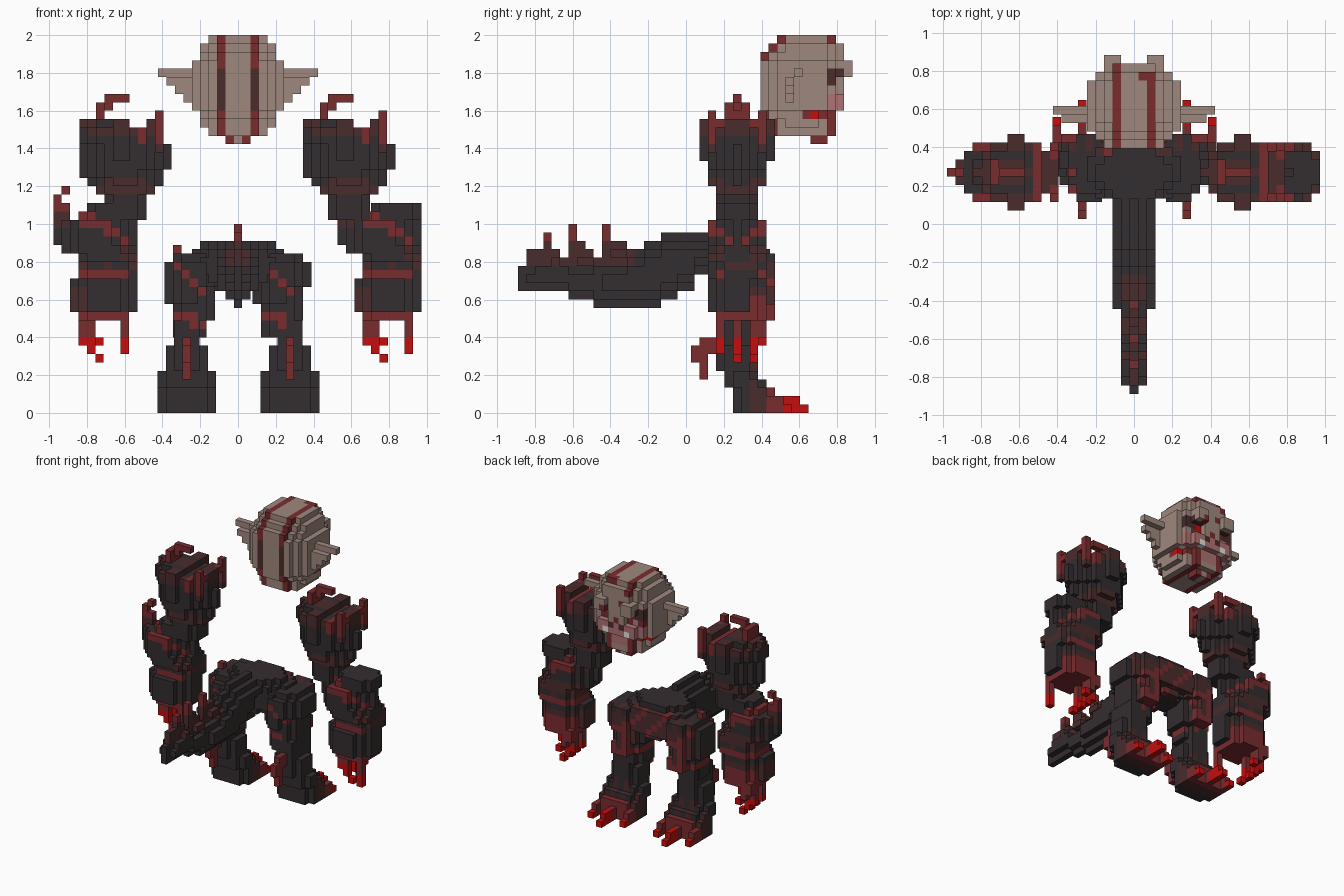
import bpy, bmesh, random
from itertools import product

if "Cube" in bpy.data.objects:
    bpy.data.objects.remove(bpy.data.objects["Cube"], do_unlink=True)

S = 2 / 45  # block size
random.seed(4)
COLOURS = [("charcoal", (.034, .026, .028)), ("maroon", (.07, .025, .025)),
           ("dark_red", (.195, .025, .028)), ("bright_red", (.56, .004, .004)),
           ("bone", (.345, .25, .21)), ("pink", (.43, .17, .17)), ("white", (.85, .82, .8))]
CHAR, MAROON, RED, BRIGHT, BONE, PINK, WHITE = range(7)
mats = []
for name, c in COLOURS:
    m = bpy.data.materials.new(name)
    m.use_nodes = True
    m.diffuse_color = (*c, 1)
    b = m.node_tree.nodes["Principled BSDF"]
    b.inputs["Base Color"].default_value = (*c, 1)
    b.inputs["Roughness"].default_value = .9
    mats.append(m)


def fill(cells, i0, i1, j0, j1, k0, k1, cut=0, axis=2):
    """Add a block of cells, its edges along one axis trimmed in steps."""
    lo, hi = (i0, j0, k0), (i1 - 1, j1 - 1, k1 - 1)
    for p in product(range(i0, i1), range(j0, j1), range(k0, k1)):
        if sum(min(p[a] - lo[a], hi[a] - p[a]) for a in range(3) if a != axis) >= cut:
            cells.add(p)


def build(name, cells, origin, colour):
    """Make the outer skin of the cells, coloured by a rule."""
    bm = bmesh.new()
    verts = {}
    for p in sorted(cells):
        mat = colour(*p)
        for a, s in product(range(3), (0, 1)):
            q = list(p)
            q[a] += 2 * s - 1
            if tuple(q) in cells:
                continue
            ring = []
            for db, dc in ((0, 0), (1, 0), (1, 1), (0, 1)):
                v = list(p)
                v[a] += s
                v[(a + 1) % 3] += db
                v[(a + 2) % 3] += dc
                v = tuple(v)
                if v not in verts:
                    verts[v] = bm.verts.new([(v[n] + origin[n]) * S for n in range(3)])
                ring.append(verts[v])
            f = bm.faces.new(ring if s else ring[::-1])
            f.material_index = mat
    me = bpy.data.meshes.new(name)
    bm.to_mesh(me)
    bm.free()
    for m in mats:
        me.materials.append(m)
    bpy.context.collection.objects.link(bpy.data.objects.new(name, me))


# Head: rows of (height, half width, back, front)
head = set()
for k, hw, j0, j1 in [(44, 3, 11, 18), (43, 4, 10, 19), (42, 4, 9, 19), (41, 5, 9, 19),
                      (40, 5, 9, 19), (39, 5, 9, 19), (38, 5, 9, 19), (37, 5, 9, 19),
                      (36, 5, 9, 19), (35, 4, 9, 18), (34, 4, 10, 18), (33, 3, 10, 18),
                      (32, 2, 15, 17)]:
    fill(head, -hw, hw + 1, j0, j1, k, k + 1, 2 if hw > 3 else 1)
for k, tip, j in ((40, 9, 13), (39, 8, 12), (38, 7, 12), (37, 6, 12)):     # ears
    fill(head, -tip, tip + 1, j, j + 1, k, k + 1)
for s in (-1, 1):                                       # brows and eye sockets
    for i in (2, 3):
        head |= {(s * i, 19, 41), (s * i, 19, 40)}
        head -= {(s * i, 18, 39), (s * i, 18, 38)}
spots = {p for p in sorted(head) if random.random() < .18}


def head_colour(i, j, k):
    a = abs(i)
    if j >= 16 and j < 19:                              # face
        if a in (2, 3, 4) and k in (39, 40):
            return BRIGHT if (a, k) == (2, 39) else MAROON
        if k == 36 and (a == 2 or (a, j) == (4, 16)):
            return WHITE
        if a <= 4 and k in (36, 37):
            return MAROON if (a, k) == (1, 37) else PINK
        if k in (34, 35) and a <= 2 and j == 17:
            return PINK if a < 2 else RED
    if k == 35 and a >= 3 and j >= 14:                  # mouth corners
        return BRIGHT if j == 15 else RED
    if a == 2 and j < 18:                               # painted stripes
        return MAROON if 36 <= k <= 40 and j < 12 else RED
    if (a == 1 and k <= 32) or (a <= 4 and j > 16 and (i, j, k) in spots):
        return RED
    return BONE


build("head", head, (-.5, -.15, 0), head_colour)

# Upper arm: rows of (bottom, top, x range, y range, corner trim)
upper = set()
for k0, k1, i0, i1, j0, j1, c in [(34, 35, 0, 6, 2, 7, 2), (32, 34, 0, 10, 1, 8, 2),
                                  (29, 32, 0, 11, 1, 8, 3), (28, 29, 0, 10, 1, 8, 3),
                                  (27, 28, 1, 10, 1, 8, 3), (26, 27, 2, 9, 2, 7, 1),
                                  (25, 26, 3, 8, 2, 7, 1), (23, 25, 3, 8, 2, 7, 1)]:
    fill(upper, i0, i1, j0, j1, k0, k1, c)
fill(upper, 4, 6, 0, 9, 30, 35)        # side ridges
for j in (1, 7):                       # shoulder spikes
    fill(upper, 9, 10, j, j + 1, 31, 36)
fill(upper, 8, 10, 2, 7, 34, 35)
fill(upper, 3, 6, 4, 5, 37, 38)        # hooked crest
fill(upper, 2, 4, 4, 5, 36, 37)
fill(upper, 2, 3, 3, 6, 35, 37)


def upper_colour(i, j, k):
    if k >= 35 or (i == 7 and k >= 32) or (i == 9 and k >= 32 and not 2 < j < 6):
        return RED
    if i == 9 and k == 34:
        return MAROON if 2 < j < 6 else RED
    if k == 26 or (k == 27 and i > 2 and (i < 7 or not 2 < j < 6)):
        return MAROON
    if (i in (8, 9) and k >= 28 and not 2 <= j <= 6) or (k >= 34 and 2 < j < 6):
        return MAROON
    if k >= 33 and (i in (1, 8, 9) or j in (0, 1, 4, 7, 8)):
        return MAROON
    return CHAR


# Forearm and hand
fore = set()
for k0, k1, i0, i1, j0, j1, c in [(24, 25, 4, 10, 1, 6, 1), (23, 24, 3, 10, 1, 6, 1),
                                  (20, 23, 0, 10, 0, 7, 3), (19, 20, 1, 10, 0, 7, 2),
                                  (18, 19, 3, 10, 0, 7, 1), (16, 18, 3, 10, 1, 7, 1),
                                  (12, 16, 2, 10, 0, 7, 2), (11, 12, 3, 9, 1, 7, 1)]:
    fill(fore, i0, i1, j0, j1, k0, k1, c)
fill(fore, 0, 1, 3, 4, 22, 26)         # elbow spike
fill(fore, 1, 2, 3, 4, 23, 25)
fore.add((1, 3, 26))
for j in (0, 6):                       # side spikes
    fill(fore, 4, 6, j, j + 1, 22, 23)
for j, low in ((3, 7), (5, 7), (6, 9)):  # curled fingers with claws
    fill(fore, 3, 5, j, j + 1, low + 1, 12)
    fore |= {(4, j, low), (5, j, low - 1)}
fill(fore, 8, 9, 1, 2, 7, 12)          # thumb


def fore_colour(i, j, k):
    if k < 9:
        return BRIGHT
    outer = i == 9 and 1 < j < 6
    if k < 12 or (i < 2 and k > 23) or (k == 22 and j in (0, 6)) or (k < 14 and j >= 5):
        return RED
    if not outer and (k == 16 or (i < 9 and k > 17 and abs(i - 5 - (22 - k) * 1.4) < .7)):
        return RED
    if k < 15 and (i < 4 or j > 4):
        return MAROON
    if (k in (18, 19) and (j > 4 or (j < 2 and i > 7))) or (i < 2 and k > 21) or (k == 17 and i % 3 == 0):
        return MAROON
    return CHAR


# Thigh and shin
leg = set()
for k0, k1, i0, i1, j0, j1, c in [(9, 11, 1, 5, 3, 8, 1), (11, 13, 1, 6, 3, 9, 1),
                                  (13, 15, 0, 6, 2, 10, 2), (15, 18, 0, 7, 2, 10, 2),
                                  (18, 19, 1, 6, 3, 10, 1)]:
    fill(leg, i0, i1, j0, j1, k0, k1, c)
fill(leg, 2, 5, 9, 10, 11, 13)         # kneecap
leg.add((1, 5, 19))


def leg_colour(i, j, k):
    if (k > 13 and i == 18 - k) or (k == 11 and i < 4) or (k == 10 and i > 2) or k == 19:
        return RED
    if j >= 9 and k < 16 and i % 2 == 0:
        return RED
    return MAROON if j >= 8 and (k % 3 or i % 2) else CHAR


# Ankle and clawed foot
foot = set()
for k0, k1, i0, i1, j0, j1, c in [(0, 3, 0, 7, 5, 10, 1), (3, 4, 0, 7, 4, 9, 1),
                                  (4, 5, 0, 7, 4, 8, 1), (5, 8, 1, 6, 3, 8, 1),
                                  (8, 11, 2, 5, 3, 8, 0)]:
    fill(foot, i0, i1, j0, j1, k0, k1, c)
for i, tip in ((0, 12), (3, 14), (6, 12)):               # toes
    fill(foot, i, i + 1, 8, tip, 0, 1)
    fill(foot, i, i + 1, 8, tip - 1, 1, 2)
fill(foot, 3, 4, 0, 3, 7, 8)                             # heel spur
fill(foot, 3, 4, 0, 2, 6, 7)
fill(foot, 3, 4, 1, 2, 4, 6)
fill(foot, 3, 4, 1, 4, 8, 9)


def foot_colour(i, j, k):
    if k < 3:
        return BRIGHT if j >= 11 else RED if j >= 9 else MAROON if j >= 7 else CHAR
    if j < 3:
        return RED
    return MAROON if j >= 7 and k < 6 and i % 2 == 0 else CHAR


# Both sides use the same limb shapes, shifted across
for side, xu, xf, xl, xa in (("right", -18.9, -22, -8.75, -9.6), ("left", 7.75, 11.85, 1.75, 2.7)):
    build(side + "_upper_arm", upper, (xu, 1.6, 0), upper_colour)
    build(side + "_forearm", fore, (xf, 2.6, 0), fore_colour)
    build(side + "_leg", leg, (xl, .6, 0), leg_colour)
    build(side + "_foot", foot, (xa, .6, 0), foot_colour)

# Hips
hips = set()
for k, hw, j0, j1 in [(20, 4, 3, 9), (19, 5, 3, 10), (18, 6, 3, 10), (17, 6, 3, 10),
                      (16, 5, 3, 10), (15, 3, 3, 9)]:
    fill(hips, -hw, hw + 1, j0, j1, k, k + 1, 2)
build("hips", hips, (-.5, 0, -.5),
      lambda i, j, k: (RED if (i + k) % 4 == 0 else MAROON) if j >= 8 and k < 20 else CHAR)

# Tail: segments of (start, end, bottom, top, half width), then back spikes
tail = set()
for j0, j1, k0, k1, hw in [(-20, -19, 14, 17, 0), (-19, -18, 14, 17, 1), (-18, -14, 14, 18, 1),
                           (-14, -11, 13, 17, 1), (-11, -10, 12, 18, 1), (-10, -7, 12, 18, 2),
                           (-7, -5, 12, 19, 2), (-5, -3, 12, 20, 2), (-3, -1, 13, 21, 2),
                           (-1, 1, 14, 21, 2), (1, 3, 16, 21, 2)]:
    fill(tail, -hw, hw + 1, j0, j1, k0, k1, hw, 1)
for j, length, base, top in ((-10, 3, 18, 22), (-14, 3, 17, 22), (-17, 2, 17, 21)):
    fill(tail, 0, 1, j, j + 1, base, top)
    fill(tail, 0, 1, j, j + 2, base, top - 2)
    fill(tail, 0, 1, j, j + length, base, base + 2)
    fill(tail, -1, 2, j + 1, j + length, base, base + 1)
fill(tail, 0, 1, -19, -16, 17, 19)


def tail_colour(i, j, k):
    if j < -6 and k >= 17:
        return RED if i == 0 and k >= 20 else MAROON
    return CHAR


build("tail", tail, (-.5, 0, .5), tail_colour)
